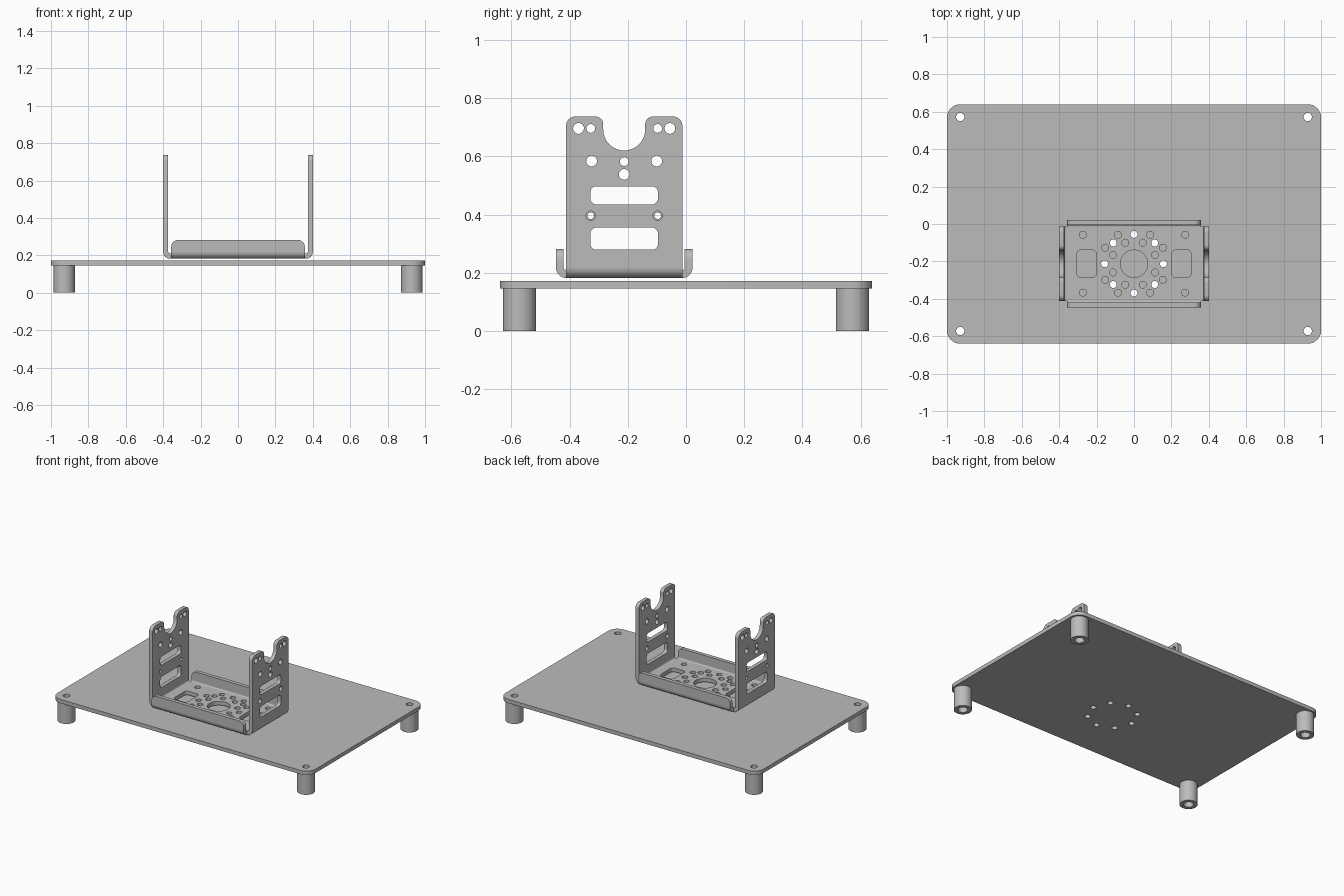
import bpy, bmesh
from math import sin, cos, pi, radians
from mathutils import Matrix, Vector

old = bpy.data.objects.get("Cube")
if old:
    bpy.data.objects.remove(old, do_unlink=True)

grey = bpy.data.materials.new("metal grey")
grey.use_nodes = True
COLOUR = (0.5, 0.5, 0.5, 1)
grey.diffuse_color = COLOUR
grey.node_tree.nodes["Principled BSDF"].inputs["Base Color"].default_value = COLOUR

UPRIGHT_X = Matrix.Rotation(pi / 2, 4, "X")                      # profile in xz
UPRIGHT_Y = Matrix.Rotation(pi / 2, 4, "Z") @ UPRIGHT_X          # profile in yz


def circle(x, y, r, n=32):
    return [(x + r * cos(2 * pi * i / n), y + r * sin(2 * pi * i / n)) for i in range(n)]


def ring(x, y, radius, r, angles):
    return [circle(x + radius * cos(radians(a)), y + radius * sin(radians(a)), r) for a in angles]


def rounded(corners, n=8):
    """Fillet a right-angled polygon given as (x, y, radius)."""
    out = []
    for i, (x, y, r) in enumerate(corners):
        p = Vector((x, y))
        if r == 0:
            out.append((x, y))
            continue
        d1 = (Vector(corners[i - 1][:2]) - p).normalized()
        d2 = (Vector(corners[(i + 1) % len(corners)][:2]) - p).normalized()
        c = p + (d1 + d2) * r
        for k in range(n + 1):
            t = pi / 2 * k / n
            out.append(tuple(c - r * (d2 * cos(t) + d1 * sin(t))))
    return out


def box(x, y, hx, hy, r):
    return rounded([(x - hx, y - hy, r), (x + hx, y - hy, r),
                    (x + hx, y + hy, r), (x - hx, y + hy, r)])


def slab(name, loops, depth, centre, turn=Matrix()):
    """Fill an outline with holes, thicken it and place it."""
    curve = bpy.data.curves.new(name, "CURVE")
    curve.dimensions = "2D"
    curve.fill_mode = "BOTH"
    curve.extrude = depth / 2
    for loop in loops:
        spline = curve.splines.new("POLY")
        spline.points.add(len(loop) - 1)
        for point, (x, y) in zip(spline.points, loop):
            point.co = (x, y, 0, 1)
        spline.use_cyclic_u = True
    temp = bpy.data.objects.new("temp", curve)
    bpy.context.collection.objects.link(temp)
    bpy.context.view_layer.update()
    mesh = bpy.data.meshes.new_from_object(temp)
    bpy.data.objects.remove(temp, do_unlink=True)
    bm = bmesh.new()
    bm.from_mesh(mesh)
    bmesh.ops.remove_doubles(bm, verts=bm.verts, dist=1e-5)
    bmesh.ops.recalc_face_normals(bm, faces=bm.faces)
    bm.transform(Matrix.Translation(centre) @ turn)
    bm.to_mesh(mesh)
    bm.free()
    mesh.name = name
    mesh.materials.clear()
    mesh.materials.append(grey)
    ob = bpy.data.objects.new(name, mesh)
    bpy.context.collection.objects.link(ob)
    bpy.ops.object.select_all(action="DESELECT")
    ob.select_set(True)
    bpy.context.view_layer.objects.active = ob
    bpy.ops.object.shade_smooth_by_angle(angle=radians(35))
    return ob


CY = -0.2125                       # bracket centre in y
T = 0.027                          # sheet thickness
Z0 = 0.182                         # underside of the bracket
R = 0.036                          # outer bend radius
HX, HY = 0.4, 0.235                # outer half sizes of the bracket
MOUNTS = range(0, 360, 45)

# Base plate with corner holes and the mounting ring
corners = [(sx * 0.929, sy * 0.572) for sx in (-1, 1) for sy in (-1, 1)]
slab("base_plate",
     [box(0, 0, 1, 0.64, 0.07)] + [circle(x, y, 0.022) for x, y in corners]
     + ring(0, CY, 0.157, 0.0185, MOUNTS), 0.027, (0, 0, 0.1585))

# Tubular feet
for x, y in corners:
    place = ("front" if y < 0 else "back") + ("_left" if x > 0 else "_right")
    slab(place + "_foot", [circle(0, 0, 0.057, 48), circle(0, 0, 0.031)],
         0.145, (x, y, 0.0725))

# Bracket floor with its hole pattern
floor = [box(0, 0, HX - R, HY - R, 0), circle(0, 0, 0.073, 48)]
floor += ring(0, 0, 0.157, 0.0185, MOUNTS)
floor += ring(0, 0, 0.122, 0.0185, [a + 22.5 for a in MOUNTS])
floor += ring(0, 0, 0.177, 0.0185, [a + d for a in range(0, 360, 90) for d in (29, 61)])
for s in (-1, 1):
    floor.append(box(s * 0.253, 0, 0.053, 0.074, 0.025))
    floor += [circle(s * 0.273, t * 0.155, 0.0185) for t in (-1, 1)]
slab("bracket_floor", floor, T, (0, CY, Z0 + T / 2))


def bend(s):
    """Quarter-ring section of the sheet, curving up towards s."""
    steps = [pi / 2 * k / 8 for k in range(9)]
    return ([(s * R * sin(t), -R * cos(t)) for t in steps]
            + [(s * (R - T) * sin(t), -(R - T) * cos(t)) for t in reversed(steps)])


def wall(small):
    """Tall side wall: notched top, slots and holes."""
    bottom, top, w, n = Z0 + R, 0.737, 0.2, 0.072
    loops = [rounded([(-w, bottom, 0), (w, bottom, 0), (w, top, 0.032), (n, top, 0.027),
                      (n, 0.62, n), (-n, 0.62, n), (-n, top, 0.027), (-w, top, 0.032)])]
    for s in (-1, 1):
        loops += [circle(s * 0.157, 0.696, 0.0185), circle(s * 0.115, 0.696, 0.015),
                  circle(s * 0.112, 0.584, 0.0185), circle(s * 0.115, 0.396, small)]
    loops += [circle(0, 0.582, 0.015), circle(0, 0.538, 0.0185),
              box(0, 0.466, 0.116, 0.031, 0.02), box(0, 0.317, 0.116, 0.038, 0.02)]
    return loops


# Side walls and their bends
for s, side in ((1, "left"), (-1, "right")):
    slab(side + "_wall", wall(0.016 if s > 0 else 0.0115), T,
         (s * (HX - T / 2), CY, 0), UPRIGHT_Y)
    slab(side + "_wall_bend", [bend(s)], 0.4, (s * (HX - R), CY, Z0 + R), UPRIGHT_X)

# Low front and back flanges and their bends
flange = rounded([(-0.357, Z0 + R, 0), (0.357, Z0 + R, 0),
                  (0.357, 0.282, 0.036), (-0.357, 0.282, 0.036)])
for s, side in ((-1, "front"), (1, "back")):
    slab(side + "_flange", [flange], T, (0, CY + s * (HY - T / 2), 0), UPRIGHT_X)
    slab(side + "_flange_bend", [bend(s)], 0.714, (0, CY + s * (HY - R), Z0 + R), UPRIGHT_Y)
